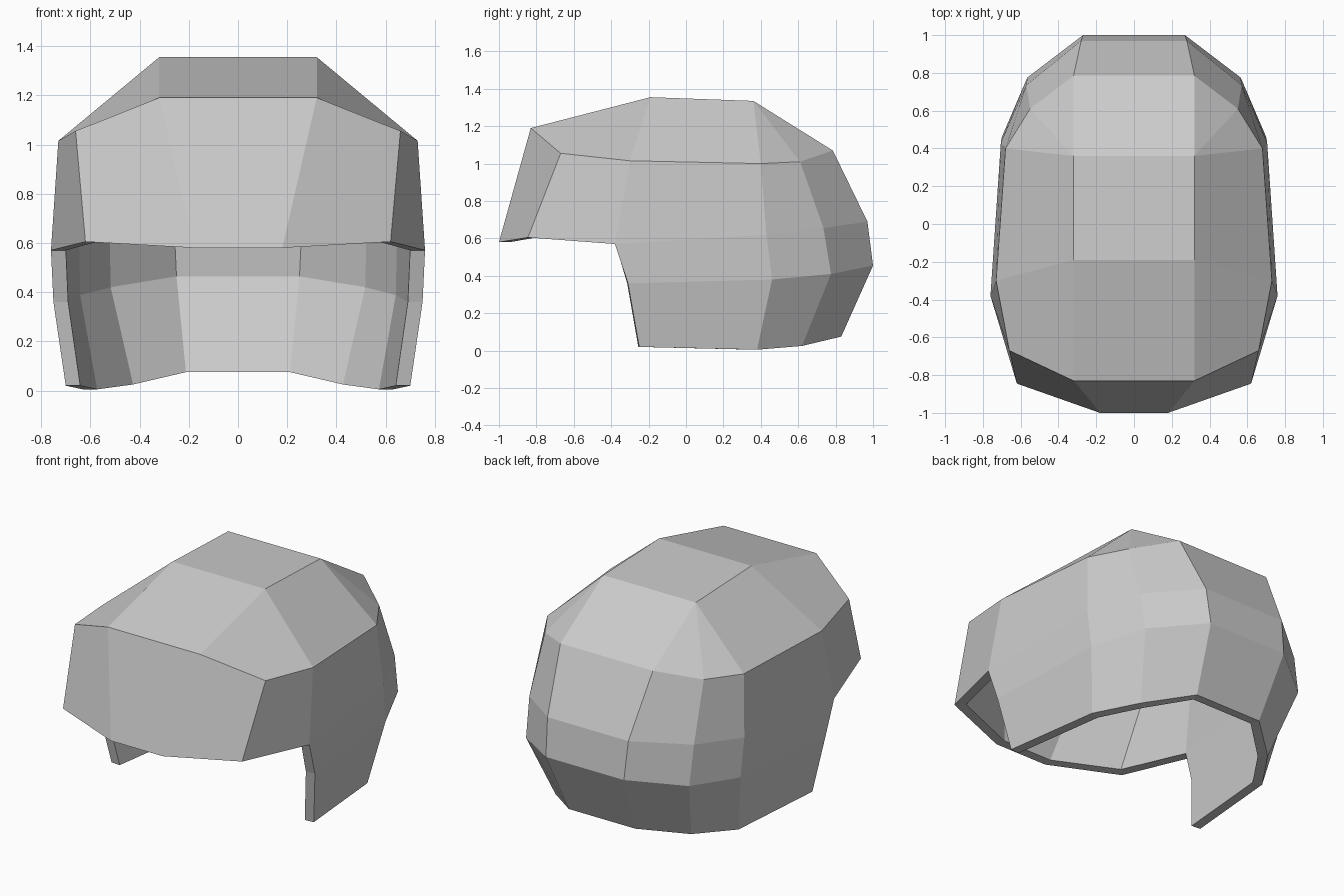
import bpy, bmesh
from mathutils import Vector

if "Cube" in bpy.data.objects:
    bpy.data.objects.remove(bpy.data.objects["Cube"])

THICK = 0.06

# Side bands of the +x half: each row runs from the front edge round to the back strip
bands = [
    [(.73, -.30, 1.015), (.68, .40, 1.0), (.55, .61, 1.01), (.32, .785, 1.07)],
    [(.76, -.38, .57), (.705, .43, .62), (.57, .735, .655), (.28, .97, .69)],
    [(.75, -.31, .36), (.70, .46, .38), (.565, .775, .41), (.27, 1.0, .455)],
    [(.70, -.25, .02), (.63, .38, .005), (.47, .62, .025), (.23, .83, .075)],
]
# Crown edge and brow
crown = [(.32, -.83, 1.19), (.32, -.19, 1.355), (.32, .36, 1.335)]
brow = [(.18, -1.0, .58), (.62, -.845, .605), (.66, -.67, 1.055)]

bm = bmesh.new()
halves = []
for s in (1, -1):
    add = lambda pts: [bm.verts.new((s * x, y, z)) for x, y, z in pts]
    B, C, F = [add(r) for r in bands], add(crown), add(brow)

    # Side and back panels
    for up, lo in zip(B, B[1:]):
        for i in range(3):
            bm.faces.new((up[i], up[i + 1], lo[i + 1], lo[i]))
    # Crown slopes, brow corner and temple
    for f in ((C[1], C[2], B[0][1], B[0][0]), (C[2], B[0][2], B[0][1]),
              (C[2], B[0][3], B[0][2]), (C[0], C[1], B[0][0], F[2]),
              (F[0], C[0], F[2], F[1]), (F[2], B[0][0], B[1][0], F[1])):
        bm.faces.new(f)
    halves.append([F[0]] + C + [r[3] for r in B])

# Middle strip joining both halves
R, L = halves
for i in range(len(R) - 1):
    bm.faces.new((R[i], R[i + 1], L[i + 1], L[i]))
bmesh.ops.recalc_face_normals(bm, faces=bm.faces[:])
top = max(bm.faces, key=lambda f: f.calc_center_median().z)
if top.normal.z < 0:
    bmesh.ops.reverse_faces(bm, faces=bm.faces[:])
bm.normal_update()

# Inner lining; the open edge is offset horizontally so the rim lies flat
outer, rim = bm.faces[:], [e for e in bm.edges if e.is_boundary]
inner = {}
for v in bm.verts[:]:
    d = v.normal * THICK * v.calc_shell_factor()
    if v.is_boundary:
        d = Vector((d.x, d.y, 0))
    inner[v] = v.co - d
inner = {v: bm.verts.new(co) for v, co in inner.items()}
for f in outer:
    bm.faces.new([inner[v] for v in reversed(f.verts)])
for e in rim:
    a, b = e.verts
    bm.faces.new((a, b, inner[b], inner[a]))
bmesh.ops.recalc_face_normals(bm, faces=bm.faces[:])

mesh = bpy.data.meshes.new("helmet_shell")
bm.to_mesh(mesh)
bm.free()
bpy.context.collection.objects.link(bpy.data.objects.new("helmet_shell", mesh))
